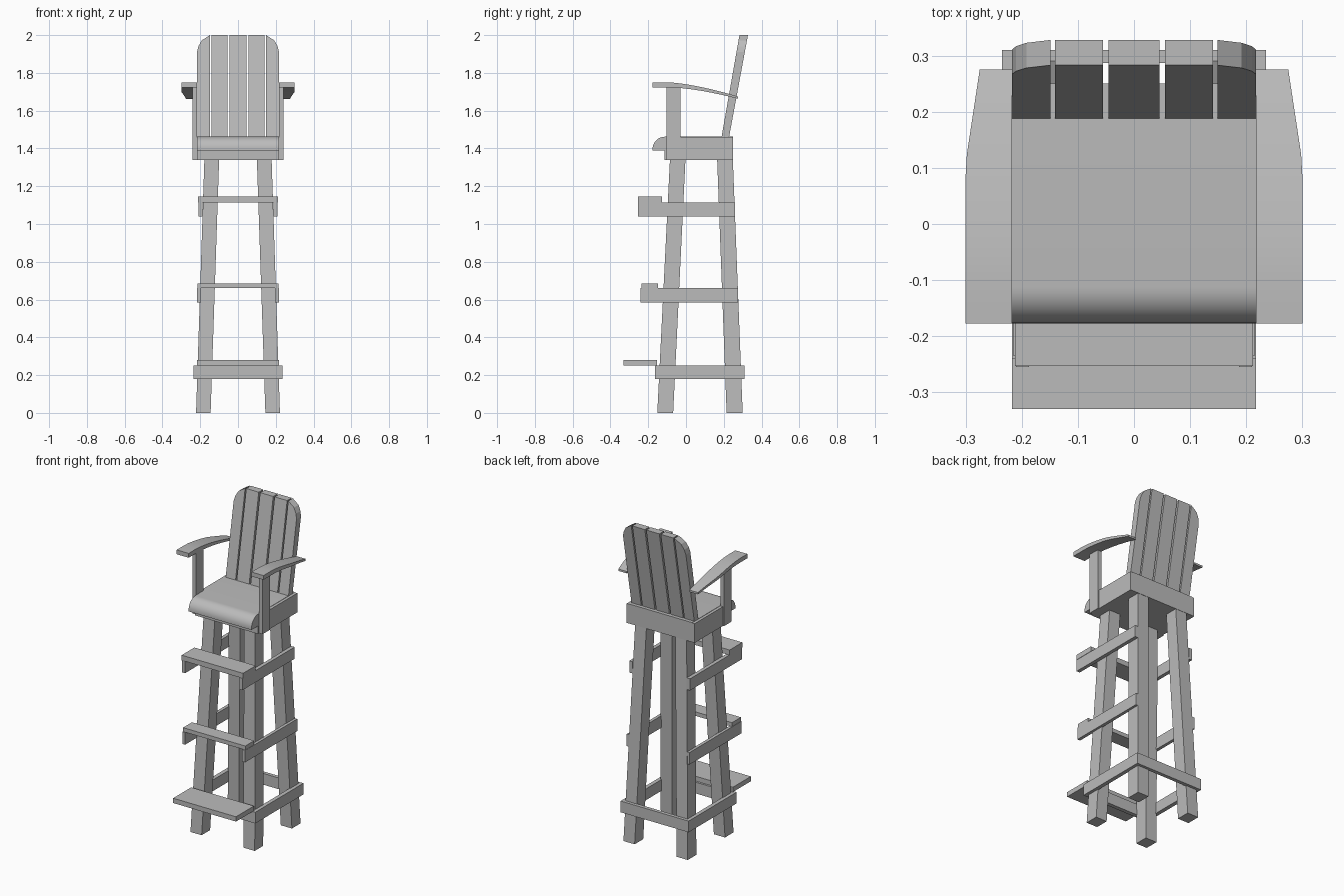
import bpy, bmesh, math

cube = bpy.data.objects.get("Cube")
if cube:
    bpy.data.objects.remove(cube, do_unlink=True)

paint = bpy.data.materials.new("grey_paint")
paint.use_nodes = True
grey = (0.5, 0.5, 0.5, 1)
paint.diffuse_color = grey
paint.node_tree.nodes["Principled BSDF"].inputs["Base Color"].default_value = grey


def loft(name, loop_a, loop_b):
    """Solid joining two matching loops of 3D points."""
    bm = bmesh.new()
    a = [bm.verts.new(p) for p in loop_a]
    b = [bm.verts.new(p) for p in loop_b]
    bm.faces.new(a)
    bm.faces.new(b)
    for i in range(len(a)):
        j = (i + 1) % len(a)
        bm.faces.new((a[i], a[j], b[j], b[i]))
    bmesh.ops.recalc_face_normals(bm, faces=bm.faces)
    mesh = bpy.data.meshes.new(name)
    bm.to_mesh(mesh)
    bm.free()
    mesh.materials.append(paint)
    obj = bpy.data.objects.new(name, mesh)
    bpy.context.collection.objects.link(obj)
    return obj


def rect(x, y, z):
    return [(x[0], y[0], z), (x[1], y[0], z), (x[1], y[1], z), (x[0], y[1], z)]


def box(name, x, y, z):
    return loft(name, rect(x, y, z[0]), rect(x, y, z[1]))


def smooth(obj):
    bpy.ops.object.select_all(action='DESELECT')
    obj.select_set(True)
    bpy.context.view_layer.objects.active = obj
    bpy.ops.object.shade_smooth_by_angle(angle=math.radians(35))


def sided(side, a, b):
    return sorted((side * a, side * b))


SEAT_W = 0.217
for side, label in ((1, "left"), (-1, "right")):
    # Splayed legs
    foot, head = sided(side, 0.145, 0.222), sided(side, 0.1, 0.178)
    loft(f"front_leg_{label}", rect(foot, (-0.152, -0.068), 0), rect(head, (-0.085, -0.003), 1.34))
    loft(f"back_leg_{label}", rect(foot, (0.215, 0.3), 0), rect(head, (0.165, 0.248), 1.34))

    # Side rails
    box(f"low_rail_{label}", sided(side, 0.21, 0.235), (-0.165, 0.31), (0.18, 0.25))
    box(f"middle_rail_{label}", sided(side, 0.197, 0.217), (-0.24, 0.275), (0.585, 0.66))
    box(f"high_rail_{label}", sided(side, 0.187, 0.21), (-0.255, 0.26), (1.04, 1.113))

    # Seat side panel and arm post
    box(f"seat_side_{label}", sided(side, SEAT_W, 0.235), (-0.1, 0.25), (1.34, 1.46))
    box(f"arm_post_{label}", sided(side, SEAT_W, 0.242), (-0.103, -0.029), (1.34, 1.73))

    # Curved armrest, narrowing towards the back
    bm = bmesh.new()
    rows = []
    for i in range(13):
        y = -0.177 + 0.452 * i / 12
        t = max(0, (y + 0.1) / 0.375)
        top = 1.75 - 0.075 * t ** 1.5
        low = top - 0.027 + 0.015 * t
        outer = 0.3 - 0.025 * max(0, (y - 0.11) / 0.165)
        rows.append([bm.verts.new((side * x, y, z)) for x, z in
                     ((SEAT_W, low), (outer, low), (outer, top), (SEAT_W, top))])
    for r, s in zip(rows, rows[1:]):
        for k in range(4):
            m = (k + 1) % 4
            bm.faces.new((r[k], r[m], s[m], s[k]))
    bm.faces.new(rows[0])
    bm.faces.new(rows[-1])
    bmesh.ops.recalc_face_normals(bm, faces=bm.faces)
    mesh = bpy.data.meshes.new(f"armrest_{label}")
    bm.to_mesh(mesh)
    bm.free()
    mesh.materials.append(paint)
    arm = bpy.data.objects.new(f"armrest_{label}", mesh)
    bpy.context.collection.objects.link(arm)
    smooth(arm)

# Cross rails at the base
box("low_rail_front", (-0.235, 0.235), (-0.165, -0.14), (0.18, 0.25))
box("low_rail_back", (-0.235, 0.235), (0.287, 0.31), (0.18, 0.25))

# Step boards
box("low_step", (-SEAT_W, SEAT_W), (-0.33, -0.153), (0.25, 0.28))
box("middle_step", (-0.215, 0.215), (-0.235, -0.147), (0.66, 0.685))
box("high_step", (-0.212, 0.212), (-0.253, -0.128), (1.113, 1.145))

# Seat frame and rounded seat
box("seat_frame", (-SEAT_W, SEAT_W), (-0.115, 0.25), (1.34, 1.455))
box("seat_back_panel", (-0.235, 0.235), (0.23, 0.25), (1.34, 1.46))
profile = [(0.25, 1.462), (0.25, 1.388), (-0.177, 1.388)]
for i in range(11):
    a = math.radians(9 * i)
    profile.append((-0.112 - 0.065 * math.cos(a), 1.397 + 0.065 * math.sin(a)))
seat = loft("seat", [(-SEAT_W, y, z) for y, z in profile], [(SEAT_W, y, z) for y, z in profile])
smooth(seat)


# Leaning backrest slats, the outer pair with rounded top corners
def lean(points, offset_low, offset_high):
    return [(x, offset_low + (offset_high - offset_low) * (z - 1.46) / 0.54, z) for x, z in points]


edges = [(-SEAT_W, -0.149), (-0.141, -0.055), (-0.045, 0.045), (0.055, 0.141), (0.149, SEAT_W)]
for n, (x0, x1) in enumerate(edges):
    outline = [(x0, 1.455), (x1, 1.455), (x1, 2.0), (x0, 2.0)]
    if n in (0, 4):
        s = 1 if n == 4 else -1
        outline = [(s * x, z) for x, z in ((0.149, 1.455), (SEAT_W, 1.455), (SEAT_W, 1.91),
                                          (0.21, 1.94), (0.192, 1.972), (0.149, 2.0))]
    loft(f"back_slat_{n + 1}", lean(outline, 0.188, 0.283), lean(outline, 0.228, 0.328))
